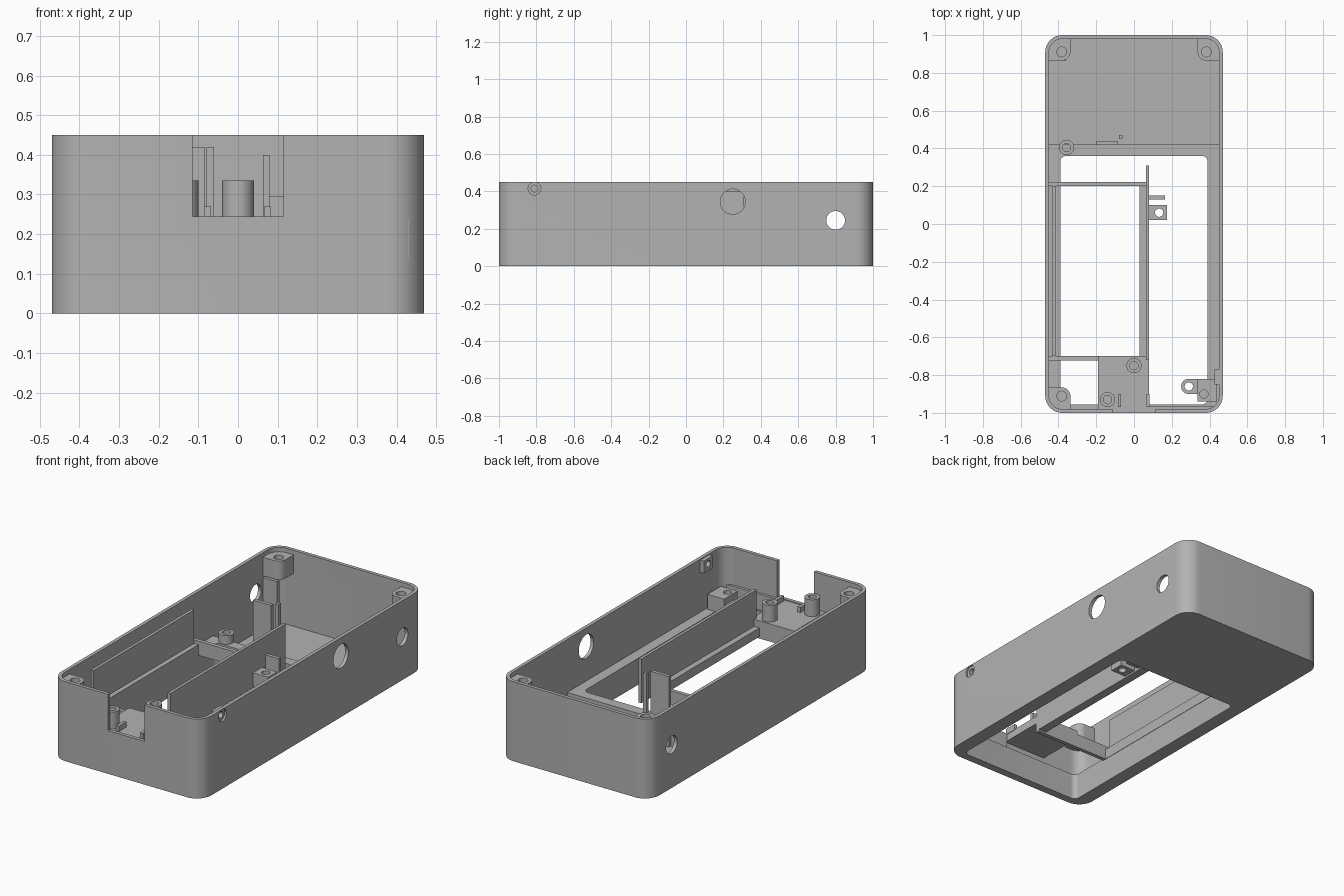
import bpy, bmesh, math
from mathutils import Matrix

old = bpy.data.objects.get("Cube")
if old:
    bpy.data.objects.remove(old, do_unlink=True)

grey = bpy.data.materials.new("case_grey")
grey.use_nodes = True
grey.diffuse_color = (0.45, 0.45, 0.45, 1)
grey.node_tree.nodes["Principled BSDF"].inputs["Base Color"].default_value = (0.45, 0.45, 0.45, 1)


def finish(name, bm):
    bmesh.ops.recalc_face_normals(bm, faces=bm.faces)
    mesh = bpy.data.meshes.new(name)
    bm.to_mesh(mesh)
    bm.free()
    mesh.materials.append(grey)
    obj = bpy.data.objects.new(name, mesh)
    bpy.context.collection.objects.link(obj)
    return obj


def slab(name, x, y, z, radii=0.0):
    """Upright prism over a rectangle; radii run from the -x -y corner anticlockwise."""
    if not isinstance(radii, tuple):
        radii = (radii,) * 4
    bm = bmesh.new()
    verts = []
    corners = ((x[0], y[0], 1, 1), (x[1], y[0], -1, 1), (x[1], y[1], -1, -1), (x[0], y[1], 1, -1))
    for i, (cx, cy, sx, sy) in enumerate(corners):
        r = radii[i]
        steps = 10 if r else 0
        for k in range(steps + 1):
            a = math.pi + i * math.pi / 2 + (k / steps if steps else 0) * math.pi / 2
            verts.append(bm.verts.new((cx + sx * r + r * math.cos(a), cy + sy * r + r * math.sin(a), z[0])))
    face = bm.faces.new(verts)
    top = bmesh.ops.extrude_face_region(bm, geom=[face])["geom"]
    bmesh.ops.translate(bm, vec=(0, 0, z[1] - z[0]), verts=[v for v in top if isinstance(v, bmesh.types.BMVert)])
    return finish(name, bm)


def rod(name, centre, radius, length, axis="Z"):
    bm = bmesh.new()
    turn = Matrix.Rotation(math.pi / 2, 4, "Y") if axis == "X" else Matrix.Identity(4)
    bmesh.ops.create_cone(bm, cap_ends=True, segments=40, radius1=radius, radius2=radius,
                          depth=length, matrix=Matrix.Translation(centre) @ turn)
    return finish(name, bm)


def cut(obj, *cutters):
    for cutter in cutters:
        mod = obj.modifiers.new("cut", "BOOLEAN")
        mod.operation = "DIFFERENCE"
        mod.solver = "EXACT"
        mod.object = cutter
        bpy.context.view_layer.objects.active = obj
        bpy.ops.object.modifier_apply(modifier=mod.name)
        bpy.data.objects.remove(cutter, do_unlink=True)
    return obj


def bored(obj, x, y, top, radius=0.022, depth=0.08):
    return cut(obj, rod("bore", (x, y, top), radius, depth * 2))


def post(name, x, y, z0, z1, radius=0.04):
    return bored(rod(name, (x, y, (z0 + z1) / 2), radius, z1 - z0), x, y, z1)


FRAME = 0.15   # height of the thick floor frame
RAIL = 0.2     # height of the bay ledges

# Outer case with deep rear pocket, floor window, front notch and side holes
case = slab("case_shell", (-0.47, 0.47), (-1, 1), (0, 0.45), 0.09)
cut(case,
    slab("cavity", (-0.45, 0.45), (-0.98, 0.98), (FRAME, 0.6), 0.07),
    slab("rear_pocket", (-0.45, 0.45), (0.42, 0.98), (0.02, 0.5), (0, 0, 0.07, 0.07)),
    slab("window", (-0.39, 0.39), (-0.955, 0.36), (-0.1, 0.3), 0.03),
    slab("notch", (-0.115, 0.115), (-1.1, -0.95), (0.245, 0.6)),
    rod("through_hole", (0, 0.8, 0.245), 0.05, 2, "X"),
    rod("large_hole", (0.47, 0.25, 0.345), 0.067, 0.2, "X"),
    rod("small_hole", (0.47, -0.81, 0.415), 0.018, 0.2, "X"),
    rod("counterbore", (0.475, -0.81, 0.415), 0.034, 0.03, "X"))

# Plate behind the small side hole
cut(slab("side_screw_plate", (0.427, 0.455), (-0.85, -0.77), (0.375, 0.445)),
    rod("bore", (0.44, -0.81, 0.415), 0.018, 0.2, "X"))

# Corner screw bosses, rounded into the case corners
for name, sx, sy in (("rear_left", 1, 1), ("rear_right", -1, 1), ("front_right", -1, -1)):
    xs = sorted((sx * 0.337, sx * 0.455))
    ys = sorted((sy * 0.865, sy * 0.985))
    radii = []
    for kx, ky in ((-1, -1), (1, -1), (1, 1), (-1, 1)):
        outer, inner = (kx, ky) == (sx, sy), (kx, ky) == (-sx, -sy)
        radii.append(0.075 if outer else 0.045 if inner else 0)
    bored(slab(name + "_boss", xs, ys, (0.32, 0.425), tuple(radii)), sx * 0.383, sy * 0.911, 0.425, 0.026)
slab("rear_boss_support", (-0.45, -0.36), (0.865, 0.885), (0.02, 0.31))

# Battery bay: tall walls, low ledges and cross bars
slab("bay_outer_wall", (-0.432, -0.415), (-0.7, 0.2), (FRAME - 0.01, 0.39))
slab("bay_outer_ledge", (-0.415, -0.388), (-0.7, 0.2), (FRAME - 0.01, RAIL))
slab("bay_divider_wall", (0.063, 0.08), (-0.72, 0.31), (FRAME, 0.4))
slab("bay_inner_ledge", (0.03, 0.063), (-0.7, 0.2), (FRAME, RAIL))
slab("rear_cross_bar", (-0.455, 0.063), (0.2, 0.222), (FRAME - 0.01, RAIL + 0.02))
slab("front_cross_bar", (-0.455, 0.08), (-0.722, -0.7), (FRAME - 0.01, RAIL + 0.02))

# Front platform with its posts and tabs
slab("front_platform", (-0.19, 0.08), (-0.985, -0.7), (0.195, 0.24))
post("platform_post_inner", 0, -0.75, 0.235, 0.335)
post("platform_post_front", -0.14, -0.93, 0.235, 0.335)
for name, x in (("right", -0.077), ("left", 0.074)):
    slab(name + "_platform_tab", (x - 0.009, x + 0.009), (-0.97, -0.9), (0.235, 0.27))
slab("front_lip", (0.08, 0.43), (-0.985, -0.965), (FRAME - 0.01, 0.24))

# Front left mounting block and post
bored(slab("front_left_block", (0.335, 0.44), (-0.94, -0.82), (FRAME - 0.01, 0.235)), 0.37, -0.9, 0.235)
bored(slab("front_left_arm", (0.25, 0.345), (-0.9, -0.82), (FRAME, 0.2), (0.039, 0, 0, 0.039)), 0.29, -0.86, 0.2)

# Mounts beside the divider
bored(slab("divider_block", (0.075, 0.175), (0.02, 0.1), (0.16, 0.235)), 0.133, 0.06, 0.235)
slab("divider_fin", (0.075, 0.165), (0.13, 0.15), (0.16, 0.295))

# Mounts along the rear bar of the frame
post("rear_bar_post", -0.357, 0.405, FRAME - 0.01, 0.2)
slab("rear_bar_plate", (-0.2, -0.085), (0.418, 0.438), (0.02, 0.42))
slab("rear_bar_pin", (-0.08, -0.06), (0.45, 0.47), (0.02, 0.42))

# Smooth round surfaces while keeping edges sharp
bpy.ops.object.select_all(action="DESELECT")
for obj in bpy.context.collection.objects:
    if obj.type == "MESH" and grey.name in obj.data.materials:
        obj.select_set(True)
        bpy.context.view_layer.objects.active = obj
bpy.ops.object.shade_smooth_by_angle(angle=math.radians(30))
